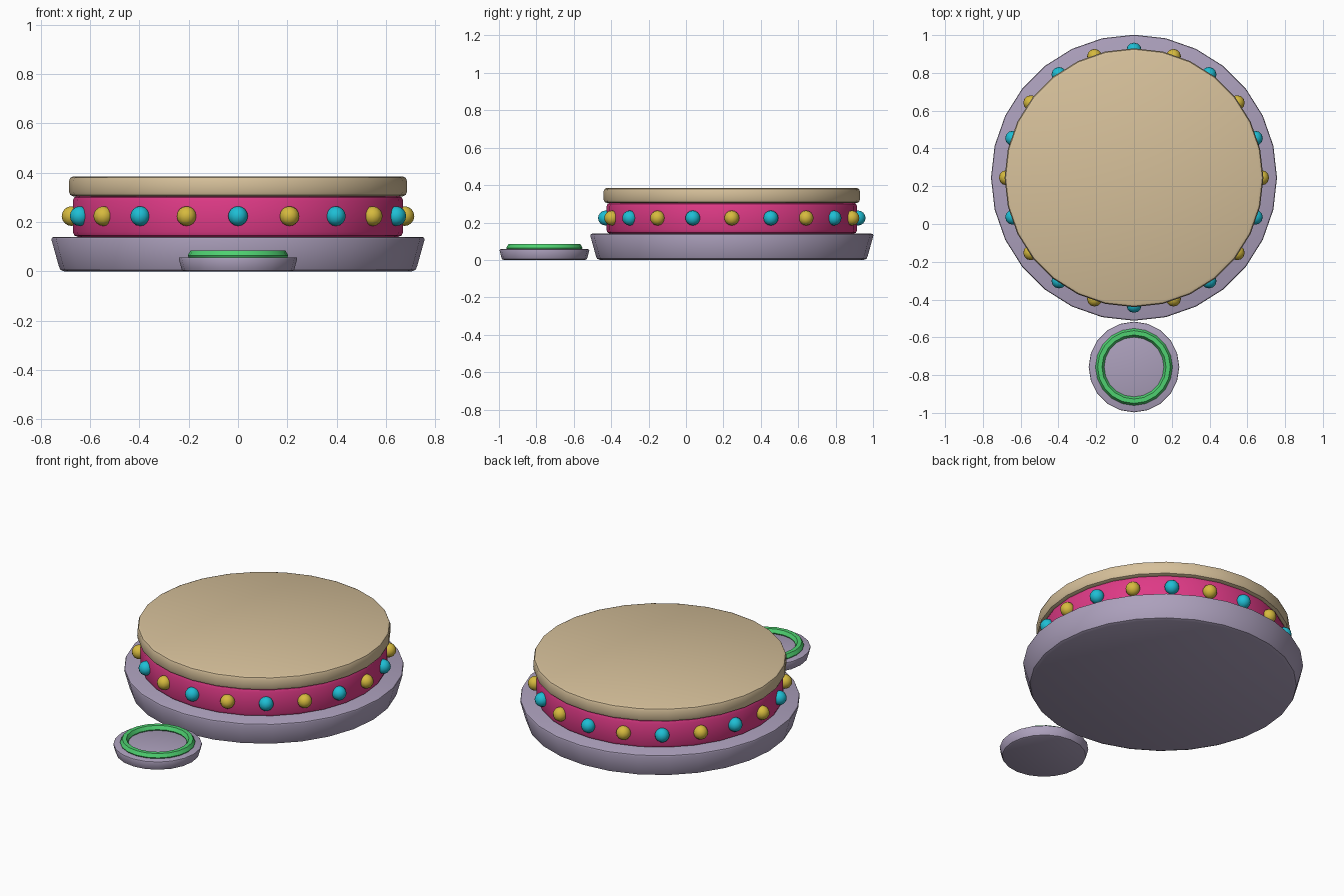
import bpy, bmesh, math

if "Cube" in bpy.data.objects:
    bpy.data.objects.remove(bpy.data.objects["Cube"])

def mat(name, rgb):
    m = bpy.data.materials.new(name)
    lin = [(c / 255 / 12.92 if c < 10 else ((c / 255 + 0.055) / 1.055) ** 2.4) for c in rgb]
    m.diffuse_color = (*lin, 1)
    m.use_nodes = True
    m.node_tree.nodes["Principled BSDF"].inputs["Base Color"].default_value = m.diffuse_color
    return m

LILAC = mat("lilac grey", (172, 160, 188))
PINK = mat("magenta", (222, 58, 134))
TAN = mat("tan", (214, 192, 154))
GREEN = mat("green", (78, 208, 112))
GOLD = mat("gold", (214, 186, 62))
CYAN = mat("cyan", (30, 190, 212))

CY = 0.245      # centre of the big drum
PY = -0.757     # centre of the small pad

def finish(bm, name, material, loc, angle=40):
    bmesh.ops.recalc_face_normals(bm, faces=bm.faces)
    me = bpy.data.meshes.new(name)
    bm.to_mesh(me)
    bm.free()
    me.materials.append(material)
    ob = bpy.data.objects.new(name, me)
    ob.location = loc
    bpy.context.collection.objects.link(ob)
    bpy.ops.object.select_all(action='DESELECT')
    ob.select_set(True)
    bpy.context.view_layer.objects.active = ob
    bpy.ops.object.shade_smooth_by_angle(angle=math.radians(angle))
    return ob

def disc(name, r_bot, r_top, z0, z1, b_bot, b_top, sides, material, y):
    """Tapered disc with rounded rims, made by spinning a profile."""
    prof = []
    for i in range(3):
        a = math.radians(45 * i)
        prof.append((r_bot - b_bot + b_bot * math.sin(a), z0 + b_bot - b_bot * math.cos(a)))
    for i in range(3):
        a = math.radians(45 * i)
        prof.append((r_top - b_top + b_top * math.cos(a), z1 - b_top + b_top * math.sin(a)))
    bm = bmesh.new()
    rings = [[bm.verts.new((r * math.cos(2 * math.pi * k / sides),
                            r * math.sin(2 * math.pi * k / sides), z))
              for k in range(sides)] for r, z in prof]
    for a, b in zip(rings, rings[1:]):
        for k in range(sides):
            n = (k + 1) % sides
            bm.faces.new((a[k], a[n], b[n], b[k]))
    bm.faces.new(rings[0][::-1])
    bm.faces.new(rings[-1])
    return finish(bm, name, material, (0, y, 0))

# Stacked drum
disc("base", 0.727, 0.757, 0.0, 0.14, 0.022, 0.01, 28, LILAC, CY)
disc("pink_band", 0.67, 0.67, 0.14, 0.306, 0.02, 0.02, 28, PINK, CY)
disc("top_cushion", 0.685, 0.685, 0.304, 0.385, 0.018, 0.018, 28, TAN, CY)

# Alternating beads around the band
for i in range(20):
    a = math.radians(18 * i)
    bm = bmesh.new()
    bmesh.ops.create_uvsphere(bm, u_segments=12, v_segments=8, radius=0.04)
    finish(bm, f"bead_{i + 1}", CYAN if i % 2 else GOLD,
           (0.675 * math.cos(a), CY + 0.675 * math.sin(a), 0.224), 60)

# Small pad in front with a ring on top
disc("pad_base", 0.23, 0.24, 0.0, 0.057, 0.013, 0.006, 20, LILAC, PY)
bpy.ops.mesh.primitive_torus_add(major_segments=20, minor_segments=6, major_radius=0.181,
                                 minor_radius=0.023, location=(0, PY, 0.064))
ring = bpy.context.object
ring.name = "pad_ring"
ring.data.materials.append(GREEN)
bpy.ops.object.shade_smooth_by_angle(angle=math.radians(40))
